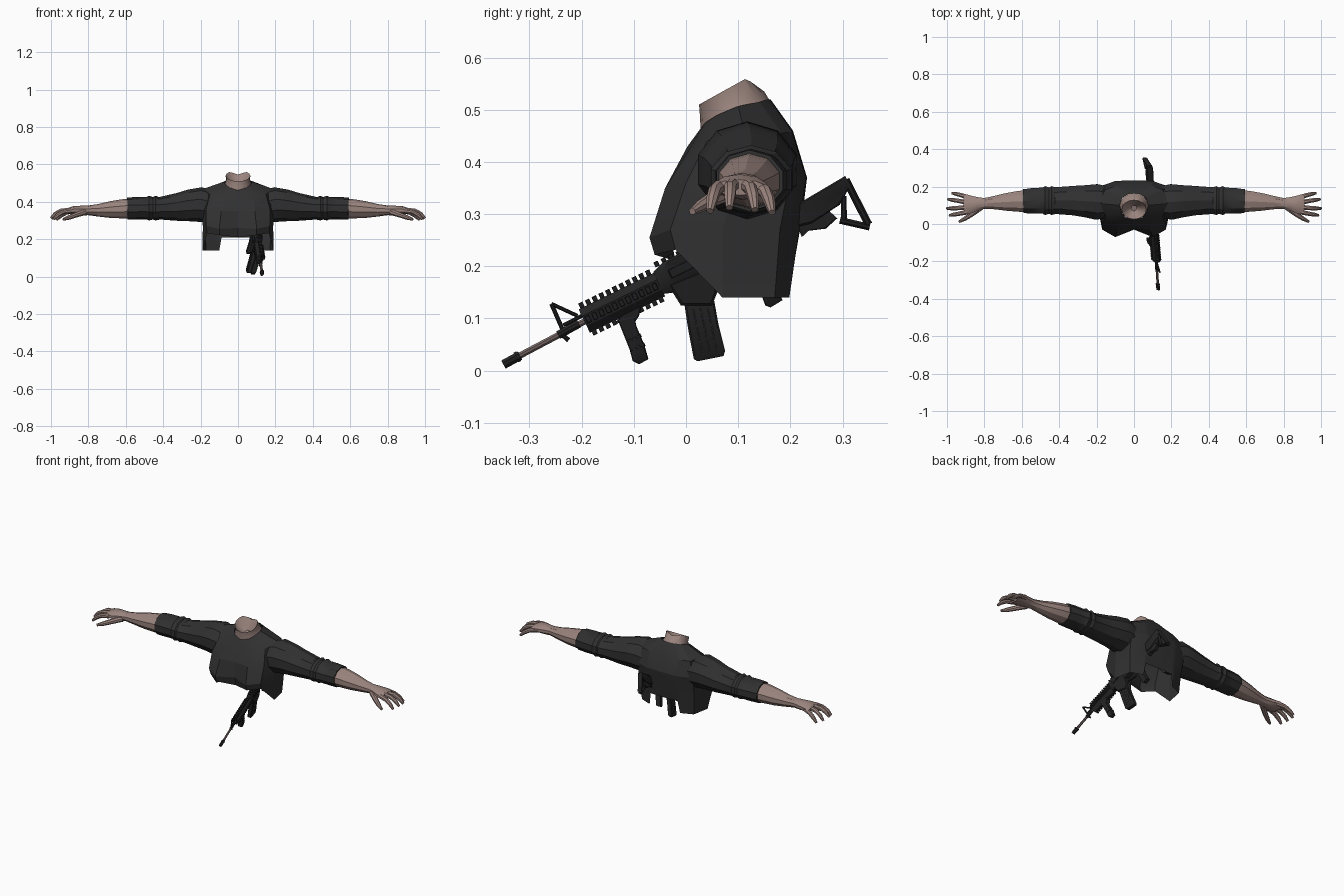
import bpy, bmesh, math
from mathutils import Vector


def material(name, rgb):
    m = bpy.data.materials.new(name)
    m.diffuse_color = (*rgb, 1)
    return m


SKIN = material("skin", (0.33, 0.235, 0.21))
CLOTH = material("charcoal_cloth", (0.03, 0.03, 0.03))
METAL = material("black_metal", (0.018, 0.018, 0.019))
STEEL = material("warm_steel", (0.2, 0.15, 0.14))


def finish(name, bm, mat, mirror=False, warp=None, angle=30):
    bmesh.ops.recalc_face_normals(bm, faces=bm.faces)
    if warp:
        for v in bm.verts:
            v.co = warp(v.co)
    me = bpy.data.meshes.new(name)
    bm.to_mesh(me)
    bm.free()
    me.materials.append(mat)
    ob = bpy.data.objects.new(name, me)
    bpy.context.collection.objects.link(ob)
    bpy.ops.object.select_all(action='DESELECT')
    ob.select_set(True)
    bpy.context.view_layer.objects.active = ob
    bpy.ops.object.shade_smooth_by_angle(angle=math.radians(angle))
    if mirror:
        mod = ob.modifiers.new("mirror", 'MIRROR')
        mod.use_axis[0] = True
        mod.use_mirror_merge = False
    return ob


def loft(name, rings, mat, caps=(True, True), **kw):
    bm = bmesh.new()
    vs = [[bm.verts.new(p) for p in r] for r in rings]
    n = len(rings[0])
    for a, b in zip(vs, vs[1:]):
        for i in range(n):
            j = (i + 1) % n
            bm.faces.new((a[i], a[j], b[j], b[i]))
    if caps[0]:
        bm.faces.new(vs[0][::-1])
    if caps[1]:
        bm.faces.new(vs[-1])
    return finish(name, bm, mat, **kw)


def tube(name, pts, mat, n=8, **kw):
    """Loft along points (x, y, z, half width, half height)."""
    c = [Vector(p[:3]) for p in pts]
    rings = []
    for i, p in enumerate(pts):
        d = (c[min(i + 1, len(c) - 1)] - c[max(i - 1, 0)]).normalized()
        side = Vector((0, 0, 1)).cross(d).normalized()
        up = d.cross(side)
        rings.append([c[i] + side * p[3] * math.cos(a) + up * p[4] * math.sin(a)
                      for a in [(k + .5) * math.tau / n for k in range(n)]])
    return loft(name, rings, mat, **kw)


# Shirt body: half outlines from front centre round to back centre, bottom to collar
half = [
    [(0, -.02, .21), (.1, -.06, .222), (.165, -.02, .232), (.19, .07, .14),
     (.17, .17, .14), (.1, .198, .14), (.088, .205, .21), (0, .208, .21)],
    [(0, -.03, .26), (.1, -.07, .255), (.17, -.03, .27), (.188, .07, .27),
     (.178, .18, .27), (.1, .217, .29), (.088, .22, .29), (0, .222, .29)],
    [(0, -.025, .35), (.09, -.04, .35), (.17, 0, .36), (.2, .1, .37),
     (.185, .2, .37), (.1, .23, .37), (.088, .231, .37), (0, .232, .37)],
    [(0, .003, .43), (.08, .01, .43), (.15, .04, .44), (.19, .11, .467),
     (.155, .183, .455), (.1, .203, .458), (.088, .204, .458), (0, .205, .46)],
    [(0, .03, .465), (.045, .036, .475), (.065, .06, .49), (.077, .1, .507),
     (.063, .14, .515), (.04, .155, .52), (.03, .16, .52), (0, .162, .52)]]
rings = [r + [(-x, y, z) for x, y, z in r[-2:0:-1]] for r in half]
loft("shirt_body", rings, CLOTH, caps=(False, False), angle=20)


# Neck: tilted open collar of skin with a notch at the back and an inner floor
def neck_ring(rx, y0, y1, z0, z1, notch=0):
    out = []
    for k in range(16):
        a = k * math.tau / 16
        f = (1 - math.cos(a)) / 2
        out.append((rx * math.sin(a), y0 + (y1 - y0) * f,
                    z0 + (z1 - z0) * f - notch * max(0, -math.cos(2 * a + math.pi)) ** 2 * (f > .5)))
    return out


loft("neck", [neck_ring(.078, .028, .165, .455, .51),
              neck_ring(.064, .027, .15, .485, .535),
              neck_ring(.066, .025, .128, .51, .567, .022),
              neck_ring(.05, .04, .115, .495, .53),
              neck_ring(.015, .07, .1, .48, .49)], SKIN, caps=(False, True))

# Sleeves with rolled folds near the elbow
tube("sleeve", [
    (.13, .115, .37, .085, .085), (.2, .118, .385, .1, .093),
    (.26, .122, .38, .09, .085), (.32, .125, .372, .083, .075),
    (.42, .125, .365, .075, .06), (.44, .125, .366, .081, .066),
    (.455, .125, .365, .074, .06), (.475, .125, .366, .081, .066),
    (.49, .125, .365, .073, .059), (.54, .124, .365, .072, .06),
    (.592, .122, .364, .067, .059)], CLOTH, n=10, mirror=True)

# Forearms and palms
tube("forearm", [
    (.57, .122, .364, .063, .054), (.62, .121, .362, .058, .051),
    (.68, .118, .358, .05, .045), (.75, .114, .354, .037, .033),
    (.80, .11, .354, .03, .026), (.84, .108, .353, .039, .026),
    (.88, .104, .353, .053, .023), (.91, .103, .351, .052, .015)],
    SKIN, n=10, mirror=True)

# Fingers: knuckle, middle joint, tip
fingers = {
    "index_finger": [(.89, .064, .352), (.935, .055, .345), (.965, .05, .328), (.986, .046, .306)],
    "middle_finger": [(.89, .09, .356), (.945, .085, .352), (.978, .084, .335), (1.0, .083, .312)],
    "ring_finger": [(.89, .115, .355), (.94, .124, .35), (.972, .129, .332), (.994, .132, .308)],
    "little_finger": [(.87, .138, .352), (.92, .153, .342), (.948, .16, .325), (.972, .165, .303)],
    "thumb": [(.82, .088, .345), (.87, .05, .328), (.905, .028, .315), (.935, .012, .305)]}
for name, path in fingers.items():
    radii = (.017, .014, .012, .007) if name == "thumb" else (.014, .0125, .0115, .007)
    tube(name, [(*p, r, r) for p, r in zip(path, radii)], SKIN, mirror=True)


# Rifle: laid out in the side plane, then yawed and leaned by this mapping
def lean(p):
    bore = .015 + .49 * (p.y + .35)
    return Vector((p.x + .13 - .078 * (p.y + .35) + .23 * (p.z - bore), p.y, p.z))


def plate(name, pts, hw, mat=METAL):
    c = sum((Vector(p) for p in pts), Vector((0, 0))) / len(pts)
    rings = []
    for x, k in ((-hw, .88), (-hw * .75, 1), (hw * .75, 1), (hw, .88)):
        rings.append([(x, c.x + (p[0] - c.x) * k, c.y + (p[1] - c.y) * k) for p in pts])
    loft(name, rings, mat, warp=lean)


def bar(name, a, b, r, mat=METAL, rx=None, n=8):
    tube(name, [(0, *a, rx or r, r), (0, *b, rx or r, r)], mat, n=n, warp=lean)


def along(s, t, o=(-.195, .095)):
    return (o[0] + .9 * s - .436 * t, o[1] + .436 * s + .9 * t)


def block(name, s0, s1, t0, t1, hw):
    plate(name, [along(s0, t0), along(s1, t0), along(s1, t1), along(s0, t1)], hw)


# Barrel and muzzle
bar("muzzle", (-.35, .0115), (-.318, .029), .0095)
bar("muzzle_collar", (-.326, .025), (-.321, .0275), .011)
bar("barrel", (-.32, .028), (-.18, .102), .0065, STEEL)
bar("gas_tube", (-.235, .087), (-.19, .11), .004)

# Front sight frame
bar("sight_front_leg", (-.235, .075), (-.258, .128), .0045)
bar("sight_rear_leg", (-.258, .128), (-.208, .105), .004)
bar("sight_base", (-.245, .068), (-.205, .09), .0085)
bar("sling_loop", (-.236, .068), (-.225, .058), .005)

# Handguard with rails on four sides
tube("handguard", [(0, *along(s, 0), .021, .027) for s in (0, .16)], METAL, warp=lean)
for i in range(11):
    s = .004 + i * .0142
    block("top_rail_tooth", s, s + .009, .024, .035, .009)
    block("bottom_rail_tooth", s, s + .009, -.033, -.023, .009)
    block("side_rail_tooth", s, s + .009, -.007, .007, .026)

# Vertical foregrip
plate("foregrip_mount", [(-.135, .092), (-.125, .105), (-.085, .125), (-.09, .105), (-.1, .09)], .012)
plate("foregrip", [(-.132, .1), (-.122, .075), (-.108, .04), (-.102, .018), (-.09, .012),
                   (-.072, .022), (-.08, .05), (-.095, .085), (-.1, .108)], .013)
for y, z in ((-.093, .045), (-.1, .062)):
    bar("foregrip_ridge", (y - .013, z - .006), (y + .014, z + .006), .004, rx=.015)

# Receiver, magazine well and magazine
plate("receiver", [(-.06, .145), (-.062, .19), (-.045, .207), (.01, .237), (.16, .308),
                   (.185, .285), (.17, .25), (.06, .19), (-.02, .15)], .017)
block("ejection_cover", .185, .235, .0, .018, .02)
for i in range(9):
    s = .168 + i * .0155
    block("receiver_rail_tooth", s, s + .009, .033, .043, .009)
plate("magazine_well", [(-.035, .165), (-.01, .125), (.05, .125), (.06, .15), (.05, .2)], .018)
plate("magazine", [(-.005, .14), (.004, .08), (.015, .022), (.022, .018), (.072, .028),
                   (.075, .038), (.062, .09), (.053, .14)], .013)
for f in (.2, .5, .8):
    bar("magazine_rib", (.004 + .047 * f, .12), (.022 + .047 * f, .035), .003, rx=.015)

# Trigger guard and pistol grip
bar("trigger_guard", (.058, .165), (.115, .178), .004)
plate("pistol_grip", [(.11, .215), (.135, .17), (.152, .125), (.162, .121), (.185, .135),
                      (.165, .185), (.16, .235)], .014)

# Stock frame around an open triangle
bar("buffer_tube", (.15, .278), (.3, .345), .014)
plate("stock_comb", [(.2, .272), (.195, .308), (.305, .373), (.315, .355), (.295, .318), (.24, .282)], .015)
bar("butt_plate", (.306, .366), (.35, .28), .008, rx=.014)
bar("stock_lower_bar", (.352, .275), (.295, .288), .007, rx=.012)
bar("stock_inner_bar", (.303, .288), (.302, .335), .006, rx=.01)
plate("stock_lever", [(.21, .285), (.222, .256), (.235, .268), (.268, .272), (.29, .292), (.27, .31)], .01)
